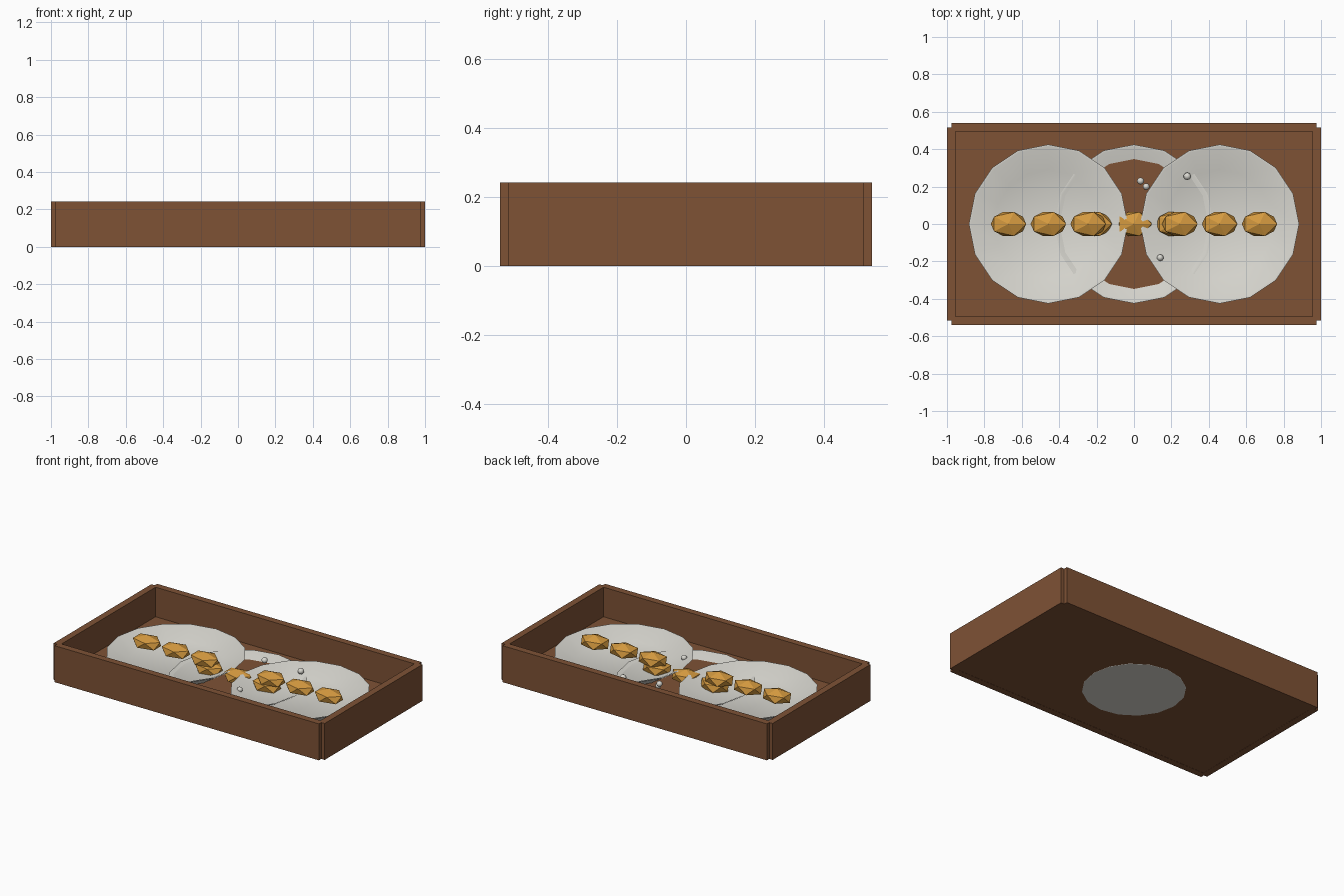
import bpy, bmesh, math

if "Cube" in bpy.data.objects:
    bpy.data.objects.remove(bpy.data.objects["Cube"])


def material(name, rgb):
    m = bpy.data.materials.new(name)
    m.diffuse_color = (*rgb, 1)
    m.use_nodes = True
    m.node_tree.nodes["Principled BSDF"].inputs["Base Color"].default_value = m.diffuse_color
    return m


WOOD = material("brown wood", (0.21, 0.085, 0.036))
CHINA = material("off white china", (0.70, 0.69, 0.64))
GOLD = material("golden pastry", (0.66, 0.32, 0.05))


def finish(bm, name, mat, loc=(0, 0, 0), smooth=False):
    bmesh.ops.recalc_face_normals(bm, faces=bm.faces)
    me = bpy.data.meshes.new(name)
    bm.to_mesh(me)
    bm.free()
    me.materials.append(mat)
    ob = bpy.data.objects.new(name, me)
    ob.location = loc
    bpy.context.collection.objects.link(ob)
    if smooth:
        bpy.ops.object.select_all(action='DESELECT')
        ob.select_set(True)
        bpy.context.view_layer.objects.active = ob
        bpy.ops.object.shade_smooth_by_angle(angle=math.radians(30))
    return ob


def box(name, lo, hi):
    bm = bmesh.new()
    bmesh.ops.create_cube(bm, size=1)
    for v in bm.verts:
        v.co = [a + (c + 0.5) * (b - a) for a, b, c in zip(lo, hi, v.co)]
    return finish(bm, name, WOOD)


def ellipsoid(name, loc, scale, mat, level, smooth=False):
    bm = bmesh.new()
    bmesh.ops.create_icosphere(bm, subdivisions=level, radius=1)
    bmesh.ops.scale(bm, vec=scale, verts=bm.verts)
    return finish(bm, name, mat, loc, smooth)


def plate(name, x, z, sides=16):
    # Shallow dish: outside base, rim edge, inside well
    profile = [(0.31, 0), (0.425, 0.076), (0.413, 0.076), (0.29, 0.02)]
    bm = bmesh.new()
    rings = [[bm.verts.new((r * math.cos(i * math.tau / sides),
                            r * math.sin(i * math.tau / sides), h))
              for i in range(sides)] for r, h in profile]
    for a, b in zip(rings, rings[1:]):
        for i in range(sides):
            j = (i + 1) % sides
            bm.faces.new((a[i], a[j], b[j], b[i]))
    bm.faces.new(rings[0])
    bm.faces.new(rings[-1])
    return finish(bm, name, CHINA, (x, 0, z), True)


# Open wooden tray with notched corners
FLOOR = 0.046
box("tray_floor", (-0.975, -0.515, 0.001), (0.975, 0.515, FLOOR))
for s, side in ((-1, "front"), (1, "back")):
    y = sorted((s * 0.495, s * 0.54))
    box(f"{side}_wall", (-0.975, y[0], 0), (0.975, y[1], 0.243))
for s, side in ((-1, "left"), (1, "right")):
    x = sorted((s * 0.955, s * 1.0))
    box(f"{side}_wall", (x[0], -0.515, 0), (x[1], 0.515, 0.243))

# Three plates, each with a row of faceted pastries
for name, x, z in (("left", -0.458, FLOOR + 0.003), ("middle", 0, 0),
                   ("right", 0.458, FLOOR + 0.003)):
    plate(f"{name}_plate", x, z)
    for i in (-1, 0, 1):
        ellipsoid(f"{name}_pastry", (x + i * 0.213, 0, z + 0.094),
                  (0.106, 0.075, 0.048), GOLD, 1)

# Loose sugar beads
for x, y, z, r in ((0.035, 0.23, 0.122, 0.019), (0.065, 0.2, 0.09, 0.018),
                   (0.285, 0.255, 0.107, 0.02), (0.14, -0.18, 0.111, 0.018)):
    ellipsoid("sugar_bead", (x, y, z), (r, r, r), CHINA, 2, True)
